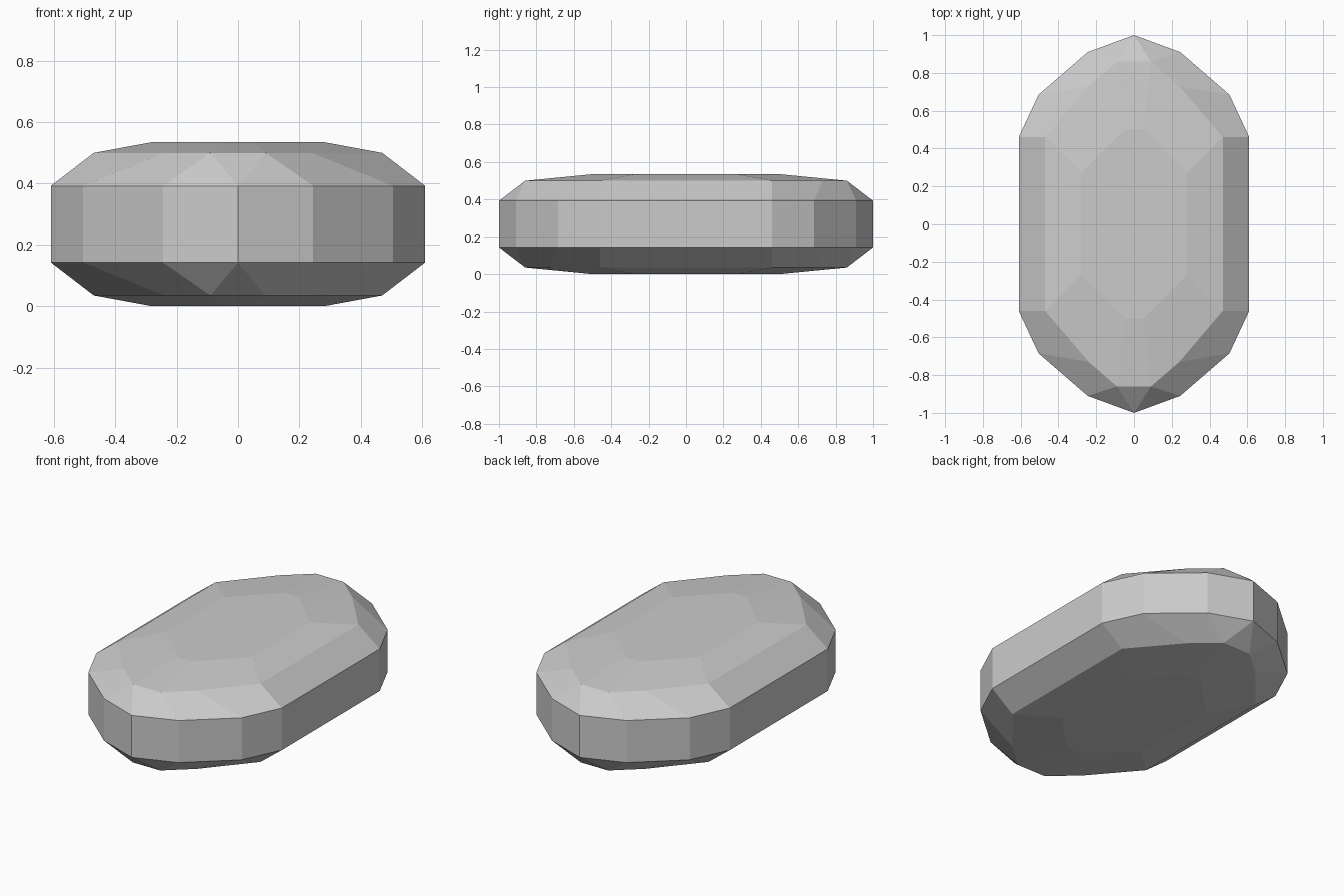
import bpy
import bmesh

# Remove the default cube only
cube = bpy.data.objects.get("Cube")
if cube:
    bpy.data.objects.remove(cube, do_unlink=True)

MID = 0.2675  # height of the symmetry plane

# Outlines of one quarter, from the long side to the pointed end
GIRDLE = [(0.61, 0.46), (0.505, 0.685), (0.245, 0.91), (0, 1)]
SHOULDER = [(0.47, 0.46), (0.24, 0.73), (0.09, 0.86)]
TABLE = [(0.28, 0.27), (0.12, 0.43), (0.05, 0.50)]


def full_outline(quarter):
    """Mirror a quarter outline into a closed loop, counter-clockwise."""
    half = quarter + [(-x, y) for x, y in reversed(quarter) if x > 0]
    return half + [(-x, -y) for x, y in half]


def add_ring(bm, quarter, z):
    return [bm.verts.new((x, y, z)) for x, y in full_outline(quarter)]


def bridge(bm, lower, upper):
    """Quads between two loops of the same length."""
    n = len(lower)
    for i in range(n):
        j = (i + 1) % n
        bm.faces.new((lower[i], lower[j], upper[j], upper[i]))


def bevel_to_shoulder(bm, girdle, shoulder):
    """Quads around the slope, with one triangle at each pointed end."""
    n, m = len(girdle), len(shoulder)
    k = 0
    for i in range(n):
        j = (i + 1) % n
        # The pointed tip is shared by two triangles' sides
        if girdle[i].co.x == 0:
            bm.faces.new((girdle[i], shoulder[k], shoulder[k - 1]))
        if girdle[j].co.x == 0:
            bm.faces.new((girdle[i], girdle[j], shoulder[k]))
            k = (k + 1) % m
        elif girdle[i].co.x == 0:
            bm.faces.new((girdle[i], girdle[j], shoulder[k]))
        else:
            nxt = (k + 1) % m
            bm.faces.new((girdle[i], girdle[j], shoulder[nxt], shoulder[k]))
            k = nxt


# Faceted stone: upright wall, sloped shoulder, shallow crown and flat table
bm = bmesh.new()
walls = []
for side in (-1, 1):
    girdle = add_ring(bm, GIRDLE, MID + side * 0.125)
    shoulder = add_ring(bm, SHOULDER, MID + side * 0.2325)
    table = add_ring(bm, TABLE, MID + side * 0.2675)
    bevel_to_shoulder(bm, girdle, shoulder)
    bridge(bm, shoulder, table)
    bm.faces.new(table)
    walls.append(girdle)
bridge(bm, *walls)
bmesh.ops.recalc_face_normals(bm, faces=bm.faces)

mesh = bpy.data.meshes.new("faceted_stone")
bm.to_mesh(mesh)
bm.free()
stone = bpy.data.objects.new("faceted_stone", mesh)
bpy.context.collection.objects.link(stone)

# Plain grey surface
grey = bpy.data.materials.new("light_grey")
grey.use_nodes = True
colour = (0.6, 0.6, 0.6, 1)
grey.diffuse_color = colour
grey.node_tree.nodes["Principled BSDF"].inputs["Base Color"].default_value = colour
mesh.materials.append(grey)
